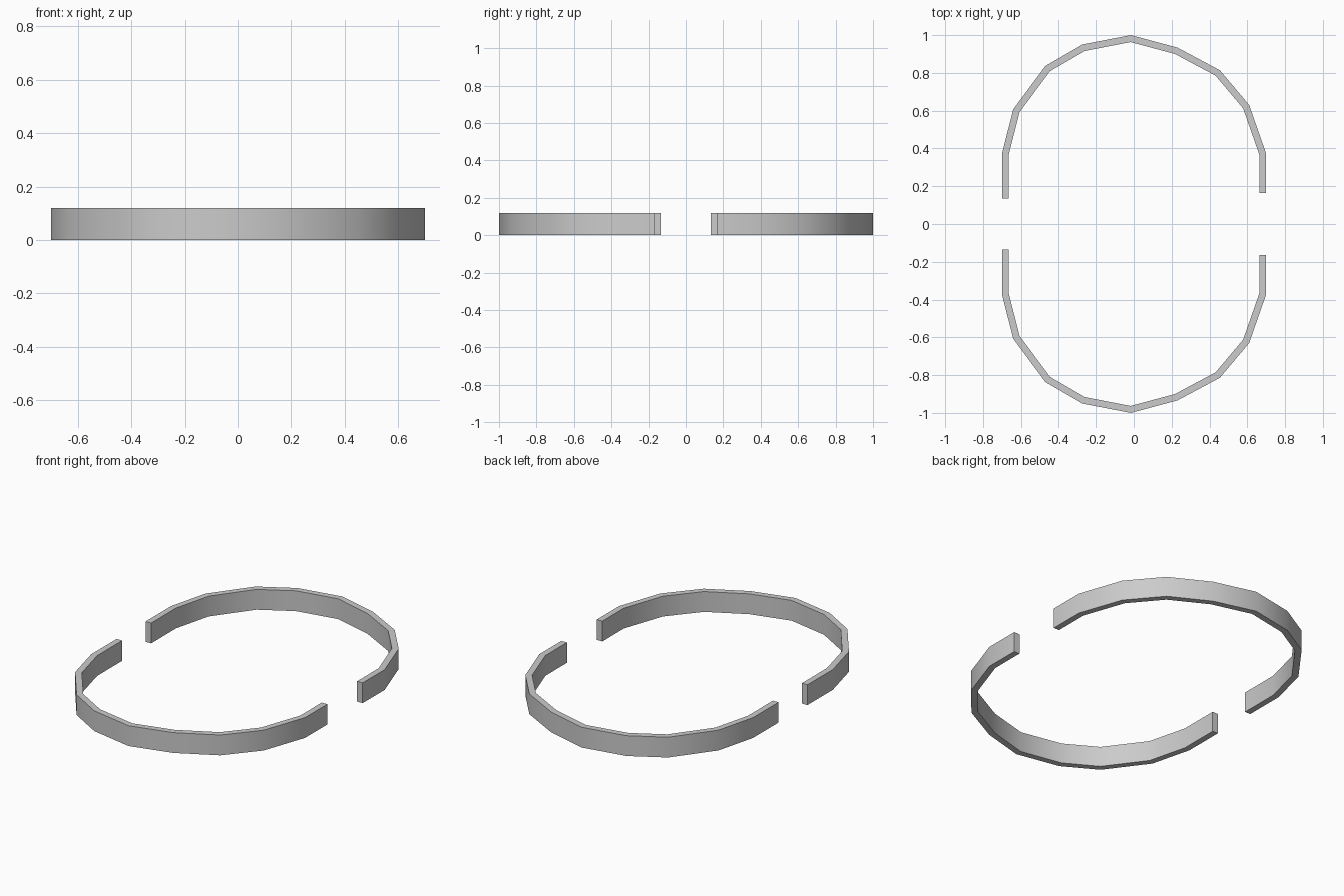
import bpy, bmesh
from mathutils import Vector

if "Cube" in bpy.data.objects:
    bpy.data.objects.remove(bpy.data.objects["Cube"])

HEIGHT = 0.12
THICK = 0.036

# Outer outline of the rear half-band, left end to right end
OUTER = [(-0.70, 0.135), (-0.70, 0.372), (-0.64, 0.608), (-0.47, 0.837),
         (-0.275, 0.95), (-0.016, 1.0), (0.23, 0.934), (0.455, 0.814),
         (0.61, 0.63), (0.70, 0.372), (0.70, 0.165)]


def inset(points, dist):
    """Mitred offset of an open path towards its right-hand side."""
    pts = [Vector(p) for p in points]
    normals = []
    for a, b in zip(pts, pts[1:]):
        d = (b - a).normalized()
        normals.append(Vector((d.y, -d.x)))
    result = []
    for i, p in enumerate(pts):
        n0 = normals[max(i - 1, 0)]
        n1 = normals[min(i, len(normals) - 1)]
        result.append(p + (n0 + n1) * dist / (1 + n0.dot(n1)))
    return result


def half_band(name, side):
    """Flat strip between both outlines, extruded upward."""
    bm = bmesh.new()
    outer = [bm.verts.new((x, y * side, 0)) for x, y in OUTER]
    inner = [bm.verts.new((x, y * side, 0)) for x, y in inset(OUTER, THICK)]
    for i in range(len(OUTER) - 1):
        bm.faces.new((outer[i], outer[i + 1], inner[i + 1], inner[i]))
    top = bmesh.ops.extrude_face_region(bm, geom=bm.faces[:])
    verts = [g for g in top["geom"] if isinstance(g, bmesh.types.BMVert)]
    bmesh.ops.translate(bm, verts=verts, vec=(0, 0, HEIGHT))
    bmesh.ops.recalc_face_normals(bm, faces=bm.faces[:])
    # Smooth around the curve, crisp on the rims and ends
    for f in bm.faces:
        f.smooth = True
    for e in bm.edges:
        e.smooth = len(e.link_faces) == 2 and e.calc_face_angle() < 0.6
    mesh = bpy.data.meshes.new(name)
    bm.to_mesh(mesh)
    bm.free()
    bpy.context.collection.objects.link(bpy.data.objects.new(name, mesh))


# Two mirrored half-bands with gaps at both sides
half_band("rear_band", 1)
half_band("front_band", -1)
